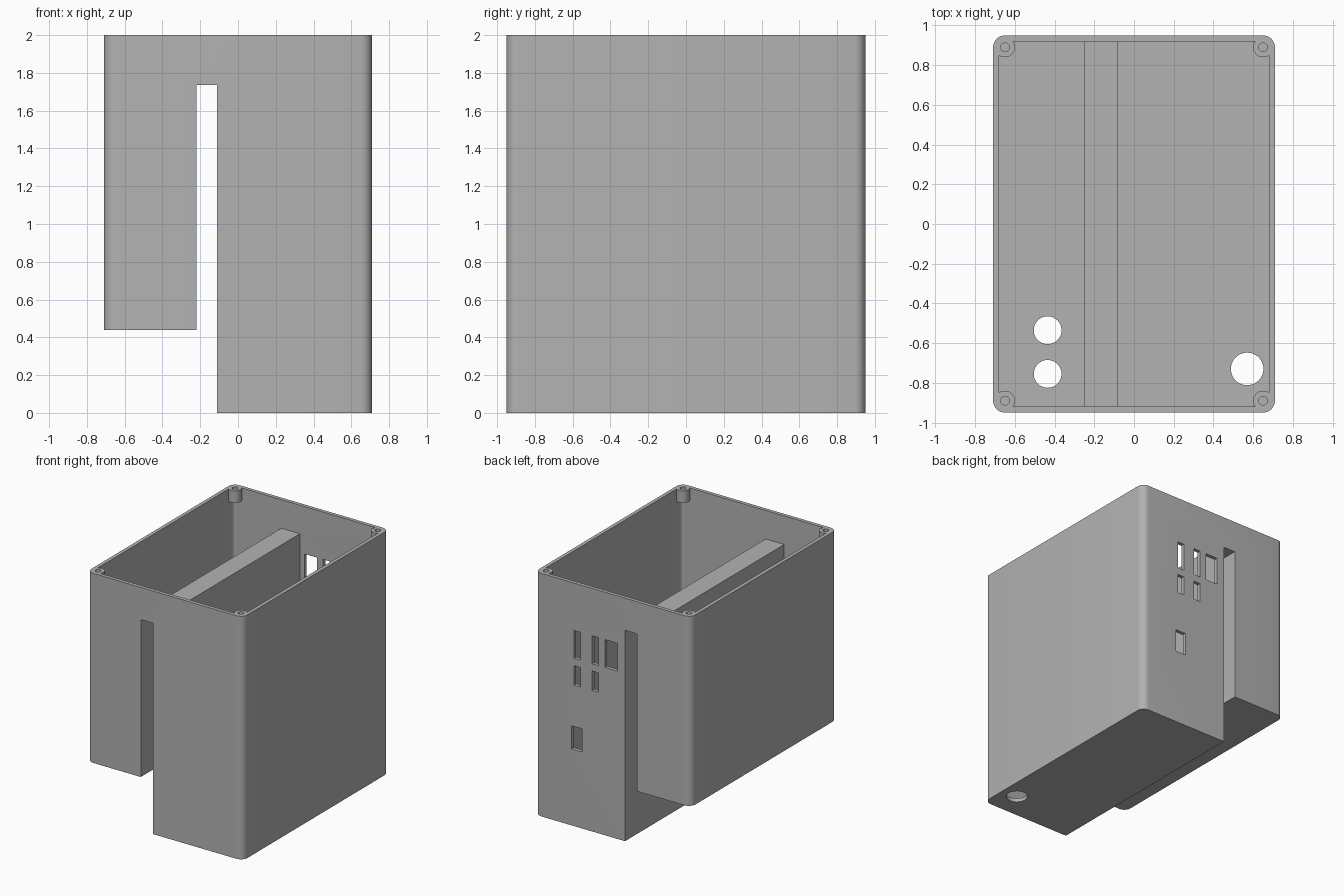
import bpy
import bmesh
from mathutils import Vector

cube = bpy.data.objects.get("Cube")
if cube:
    bpy.data.objects.remove(cube, do_unlink=True)

HALF_X, HALF_Y, HEIGHT = 0.71, 0.95, 2.0
WALL, CORNER = 0.03, 0.06

grey = bpy.data.materials.new("light grey plastic")
grey.use_nodes = True
grey.diffuse_color = (0.45, 0.45, 0.45, 1)
grey.node_tree.nodes["Principled BSDF"].inputs["Base Color"].default_value = grey.diffuse_color


def finish(bm, name):
    mesh = bpy.data.meshes.new(name)
    bm.to_mesh(mesh)
    bm.free()
    mesh.materials.append(grey)
    obj = bpy.data.objects.new(name, mesh)
    bpy.context.collection.objects.link(obj)
    return obj


def box(name, low, high, radius=0):
    """Box between two corners, optionally with rounded upright edges."""
    low, high = Vector(low), Vector(high)
    bm = bmesh.new()
    bmesh.ops.create_cube(bm, size=1)
    for v in bm.verts:
        v.co = (low + high) / 2 + v.co * (high - low)
    if radius:
        upright = [e for e in bm.edges
                   if abs(e.verts[0].co.z - e.verts[1].co.z) > 0.1]
        bmesh.ops.bevel(bm, geom=upright, offset=radius, segments=8,
                        profile=0.5, affect='EDGES')
    return finish(bm, name)


def cylinder(name, x, y, radius, bottom, top):
    bm = bmesh.new()
    bmesh.ops.create_cone(bm, cap_ends=True, segments=40, radius1=radius,
                          radius2=radius, depth=top - bottom)
    bmesh.ops.translate(bm, verts=bm.verts, vec=(x, y, (bottom + top) / 2))
    return finish(bm, name)


def combine(target, tool, operation='DIFFERENCE'):
    mod = target.modifiers.new("combine", 'BOOLEAN')
    mod.operation, mod.solver, mod.object = operation, 'EXACT', tool
    bpy.context.view_layer.objects.active = target
    bpy.ops.object.modifier_apply(modifier=mod.name)
    bpy.data.objects.remove(tool, do_unlink=True)


def case_form(name, inset, top):
    """Two-chamber solid joined over a slot, shrunk inwards by inset."""
    x, y = HALF_X - inset, HALF_Y - inset
    form = box(name, (-x, -y, inset), (x, y, top), CORNER - inset)
    combine(form, box("slot", (-0.22 - inset, -2, -1),
                      (-0.11 + inset, 2, 1.735 + inset)))
    combine(form, box("step", (-2, -2, -1), (-0.165, 2, 0.44 + inset)))
    return form


# Hollow open-topped case
case = case_form("case", 0, HEIGHT)
combine(case, case_form("cavity", WALL, HEIGHT + 0.2))

# Screw posts in the four top corners
for sx in (-1, 1):
    for sy in (-1, 1):
        px, py = sx * (HALF_X - CORNER), sy * (HALF_Y - CORNER)
        combine(case, cylinder("post", px, py, 0.05, 1.9, HEIGHT), 'UNION')
        combine(case, cylinder("screw_hole", px, py, 0.022, 1.92, HEIGHT + 0.1))

# Round cable holes in the floors
for x, y, r in ((-0.435, -0.535, 0.07), (-0.435, -0.755, 0.07), (0.57, -0.73, 0.082)):
    combine(case, cylinder("cable_hole", x, y, r, -0.1, 0.6))

# Rectangular openings in the back wall: x range, z range
openings = (
    (0.295, 0.355, 1.38, 1.61), (0.13, 0.19, 1.38, 1.61),
    (-0.04, 0.073, 1.38, 1.61), (0.295, 0.355, 1.16, 1.32),
    (0.13, 0.19, 1.16, 1.32), (0.28, 0.375, 0.63, 0.82),
)
for x0, x1, z0, z1 in openings:
    combine(case, box("opening", (x0, 0.8, z0), (x1, 1.1, z1)))

bpy.ops.object.select_all(action='DESELECT')
case.select_set(True)
bpy.context.view_layer.objects.active = case
bpy.ops.object.shade_smooth_by_angle()
